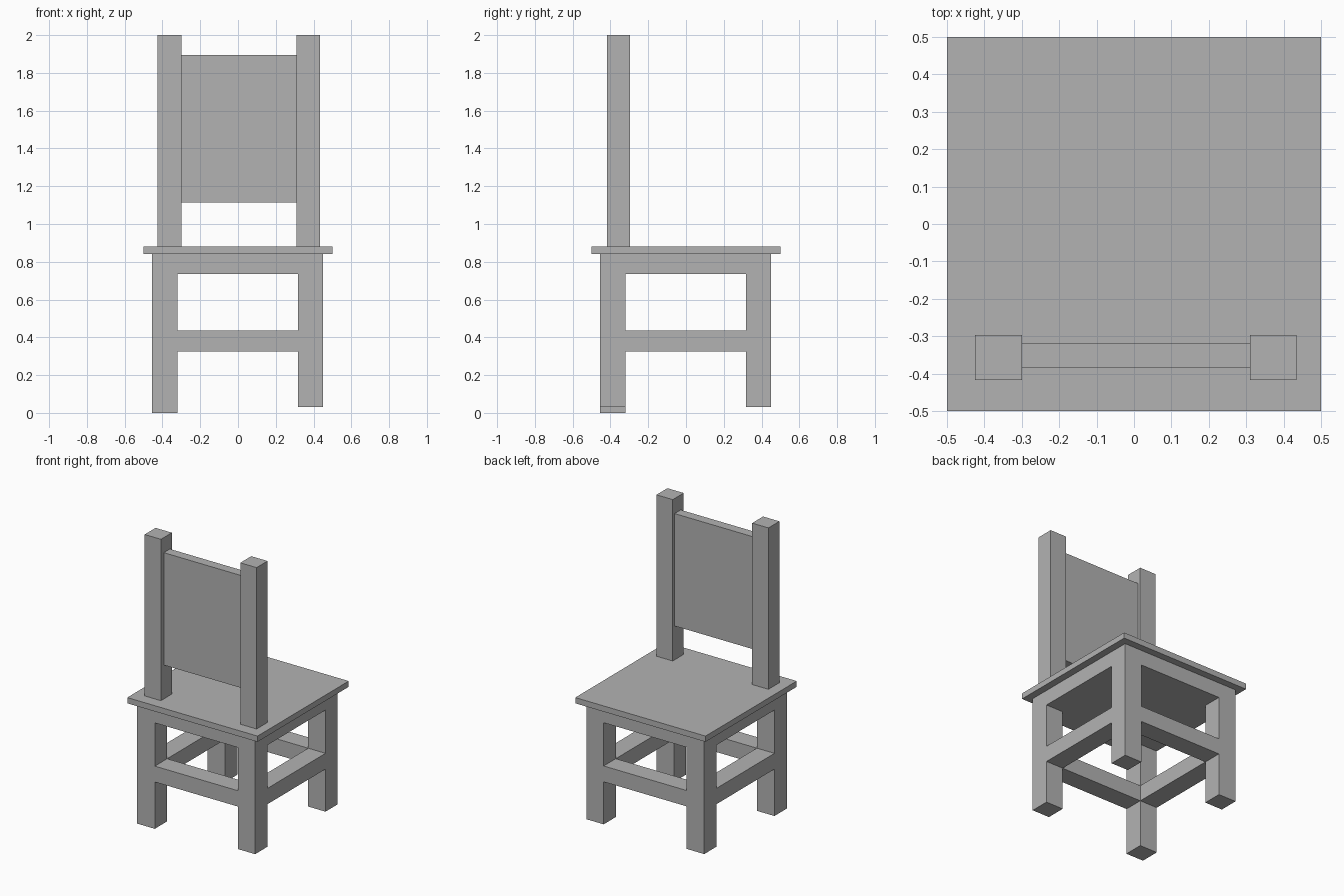
import bpy

old = bpy.data.objects.get("Cube")
if old:
    bpy.data.objects.remove(old, do_unlink=True)

grey = bpy.data.materials.new("plain_grey")
grey.use_nodes = True
colour = (0.45, 0.45, 0.45, 1)
grey.diffuse_color = colour
grey.node_tree.nodes["Principled BSDF"].inputs["Base Color"].default_value = colour


def box(name, xs, ys, zs):
    """Add a box spanning the given x, y and z ranges."""
    spans = (xs, ys, zs)
    bpy.ops.mesh.primitive_cube_add(size=1, location=[(a + b) / 2 for a, b in spans])
    obj = bpy.context.object
    obj.name = name
    obj.scale = [b - a for a, b in spans]
    bpy.ops.object.transform_apply(location=False, rotation=False, scale=True)
    obj.data.materials.append(grey)
    return obj


right, left = (-0.455, -0.32), (0.317, 0.45)   # leg ranges, shared by x and y
between = (right[1], left[0])
outer = (right[0], left[1])
seat_z, apron_z, rail_z = (0.84, 0.88), (0.735, 0.84), (0.325, 0.435)

# Seat and the solid apron block below it
box("seat", (-0.5, 0.5), (-0.5, 0.5), seat_z)
box("apron", outer, outer, apron_z)

# Legs: the front right one reaches a little lower
for x_name, xs in (("right", right), ("left", left)):
    for y_name, ys in (("front", right), ("back", left)):
        foot = 0 if xs == right and ys == right else 0.03
        box(f"{y_name}_{x_name}_leg", xs, ys, (foot, apron_z[0]))

# Stretchers joining the legs, flush with them
box("front_stretcher", between, right, rail_z)
box("back_stretcher", between, left, rail_z)
box("right_stretcher", right, between, rail_z)
box("left_stretcher", left, between, rail_z)

# Backrest posts and panel
post_y, post_z = (-0.417, -0.297), (seat_z[1], 2)
box("right_post", (-0.425, -0.30), post_y, post_z)
box("left_post", (0.31, 0.435), post_y, post_z)
box("backrest_panel", (-0.30, 0.31), (-0.385, -0.318), (1.115, 1.895))
